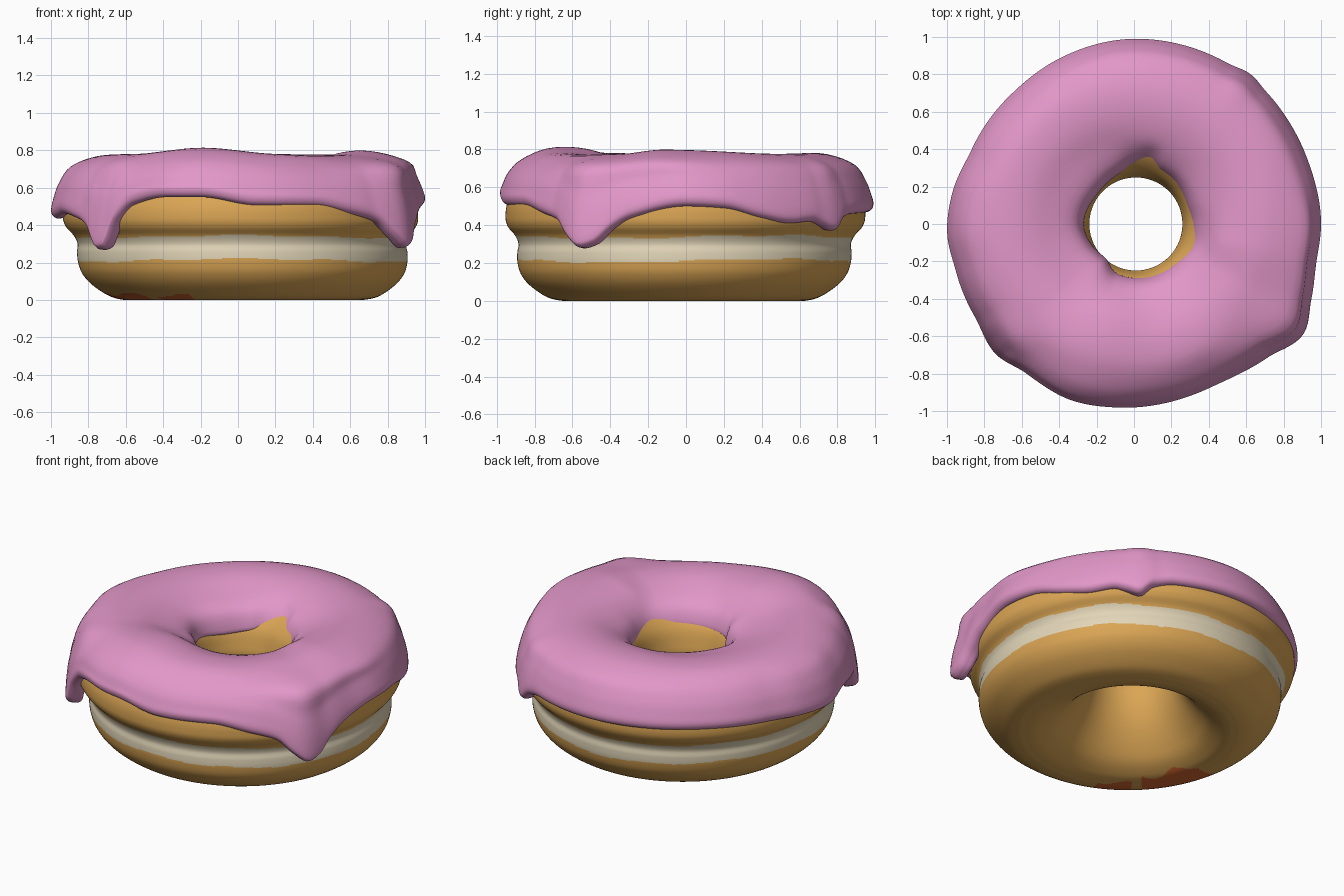
import bpy
import math

if "Cube" in bpy.data.objects:
    bpy.data.objects.remove(bpy.data.objects["Cube"])


def material(name, rgb):
    m = bpy.data.materials.new(name)
    m.diffuse_color = (*rgb, 1)
    m.use_nodes = True
    m.node_tree.nodes["Principled BSDF"].inputs["Base Color"].default_value = m.diffuse_color
    return m


pink = material("pink_icing", (0.76, 0.31, 0.58))
tan = material("golden_dough", (0.71, 0.38, 0.09))
cream = material("pale_band", (0.76, 0.67, 0.48))
toast = material("toasted_patch", (0.68, 0.14, 0.03))


def around(table):
    """Smooth periodic function of the angle in degrees, without overshoot."""
    t = sorted(table)
    t = [(a - 360, v) for a, v in t] + t + [(a + 360, v) for a, v in t]
    d = [(q[1] - p[1]) / (q[0] - p[0]) for p, q in zip(t, t[1:])]
    s = [0] + [2 * a * b / (a + b) if a * b > 0 else 0 for a, b in zip(d, d[1:])] + [0]

    def f(x):
        i = next(k for k in range(len(t) - 1) if t[k][0] <= x < t[k + 1][0])
        h = t[i + 1][0] - t[i][0]
        u = (x - t[i][0]) / h
        return (t[i][1] * (1 + 2 * u) * (1 - u) ** 2 + t[i + 1][1] * u * u * (3 - 2 * u)
                + h * s[i] * u * (1 - u) ** 2 - h * s[i + 1] * u * u * (1 - u))
    return f


def smooth_loop(pts, n):
    """Closed Catmull-Rom curve through (r, z) points."""
    out, c = [], len(pts)
    for i in range(c):
        p = [pts[(i + k) % c] for k in (-1, 0, 1, 2)]
        for j in range(n):
            u = j / n
            out.append(tuple(0.5 * (2 * b + (e - a) * u + (2 * a - 5 * b + 4 * e - g) * u * u
                                    + (3 * b - a - 3 * e + g) * u ** 3)
                             for a, b, e, g in zip(*p)))
    return out


def ring(name, section, segments, mats, shift=lambda z: (0, 0)):
    """Sweep a closed section, which may change with the angle, round z."""
    verts, faces = [], []
    for s in range(segments):
        deg = 360 * s / segments
        a = math.radians(deg)
        loop = section(deg)
        n = len(loop)
        for r, z in loop:
            dx, dy = shift(z)
            w = min(max((r - 0.4) / 0.3, 0), 1)     # the hole stays centred
            dx, dy = 0.01 + (dx - 0.01) * w, dy * w
            verts.append((r * math.cos(a) + dx, r * math.sin(a) + dy, max(z, 0)))
    for s in range(segments):
        t = (s + 1) % segments
        for k in range(n):
            m = (k + 1) % n
            faces.append((s * n + k, t * n + k, t * n + m, s * n + m))
    me = bpy.data.meshes.new(name)
    me.from_pydata(verts, [], faces)
    me.shade_smooth()
    for m in mats:
        me.materials.append(m)
    ob = bpy.data.objects.new(name, me)
    bpy.context.collection.objects.link(ob)
    return ob


# Dough: flat bottom, slightly pinched waist, hole flaring downward
dough_loop = smooth_loop([
    (0.59, 0), (0.64, 0), (0.72, 0.02), (0.81, 0.08), (0.86, 0.14), (0.88, 0.20),
    (0.883, 0.255), (0.878, 0.30), (0.897, 0.345), (0.935, 0.39), (0.95, 0.44), (0.94, 0.52),
    (0.89, 0.62), (0.79, 0.69), (0.62, 0.72), (0.46, 0.69), (0.36, 0.645), (0.285, 0.56),
    (0.255, 0.46), (0.25, 0.39), (0.272, 0.30), (0.315, 0.21), (0.38, 0.12), (0.45, 0.052),
    (0.53, 0.012)], 9)
dough = ring("dough", lambda deg: dough_loop, 200, [tan, cream, toast],
             lambda z: (0.035 - 0.022 * min(z / 0.45, 1), -0.015 + 0.012 * min(z / 0.45, 1)))

# Pale band round the waist and toasted patch under the front left
for p in dough.data.polygons:
    x, y, z = p.center
    r, deg = math.hypot(x, y), math.degrees(math.atan2(y, x)) % 360
    wave = 0.008 * math.sin(math.radians(3 * deg)) + 0.004 * math.sin(math.radians(11 * deg))
    if r > 0.7 and 0.213 + wave < z < 0.338 + wave:
        p.material_index = 1
    ripple = math.sin(math.radians(12 * deg))
    edge = (0.53 if deg < 226 else 0.60) + 0.03 * ripple
    if edge < r < 0.72 + 0.02 * ripple and (188 < deg < 226 or 232 < deg < 250):
        if z < 0.035:
            p.material_index = 2

# Icing: lower edge with drips, outer radius, crest height, shoulder and hole edge by angle
low = around([(0, .50), (12, .49), (24, .44), (35, .41), (43, .42), (47, .40), (52, .37),
              (57, .43), (65, .46), (100, .47), (135, .465), (160, .455), (183, .435),
              (195, .46), (208, .43), (215, .38), (221, .27), (224, .28), (228, .42),
              (234, .51), (247, .55), (258, .55), (276, .505), (296, .50), (309, .46),
              (318, .42), (323, .34), (328, .28), (332, .30), (337, .38), (343, .44)])
outer = around([(0, 1.0), (20, .99), (45, 1.0), (52, 1.015), (60, .995), (90, .99),
                (115, .97), (135, .955), (155, .955), (170, .985), (183, 1.0), (195, .985),
                (210, .985), (223, 1.015), (234, .985), (250, 1.0), (265, .985), (295, .965),
                (315, 1.01), (327, 1.08), (337, 1.03), (350, .995)])
crest = around([(0, .795), (45, .775), (90, .78), (135, .77), (180, .775), (220, .78),
                (254, .812), (285, .78), (310, .77), (330, .775), (350, .797)])
shoulder = around([(15, .10), (90, .10), (200, .11), (223, .12), (265, .11), (310, .11),
                   (335, .08), (350, .075)])
inner = around([(2, .305), (20, .295), (50, .31), (65, .315), (78, .34), (92, .32), (112, .28),
                (143, .262), (180, .28), (205, .262), (228, .245), (250, .285), (270, .29),
                (312, .30), (340, .32)])


def icing_section(deg):
    e, R, t, i = low(deg), outer(deg), crest(deg), inner(deg)
    zi = 0.57 - (0.31 - i) * 0.6
    side = t - 0.06
    return smooth_loop([
        (i + 0.06, zi + 0.03), (i + 0.015, zi - 0.01), (i, zi + 0.02), (i + 0.045, 0.672),
        (0.46, t - 0.04), (0.60, t - 0.002), (0.75, t - 0.006), (R - shoulder(deg), side),
        (R - 0.042, side - 0.32 * (side - e)), (R - 0.012, side - 0.62 * (side - e)),
        (R, e + 0.045), (R - 0.012, e + 0.012), (R - 0.045, e), (R - 0.095, e + 0.02),
        (0.89, max(e + 0.04, 0.50)), (0.80, 0.65), (0.62, 0.70), (0.47, 0.67)], 4)


ring("icing", icing_section, 300, [pink], lambda z: (0, 0))
